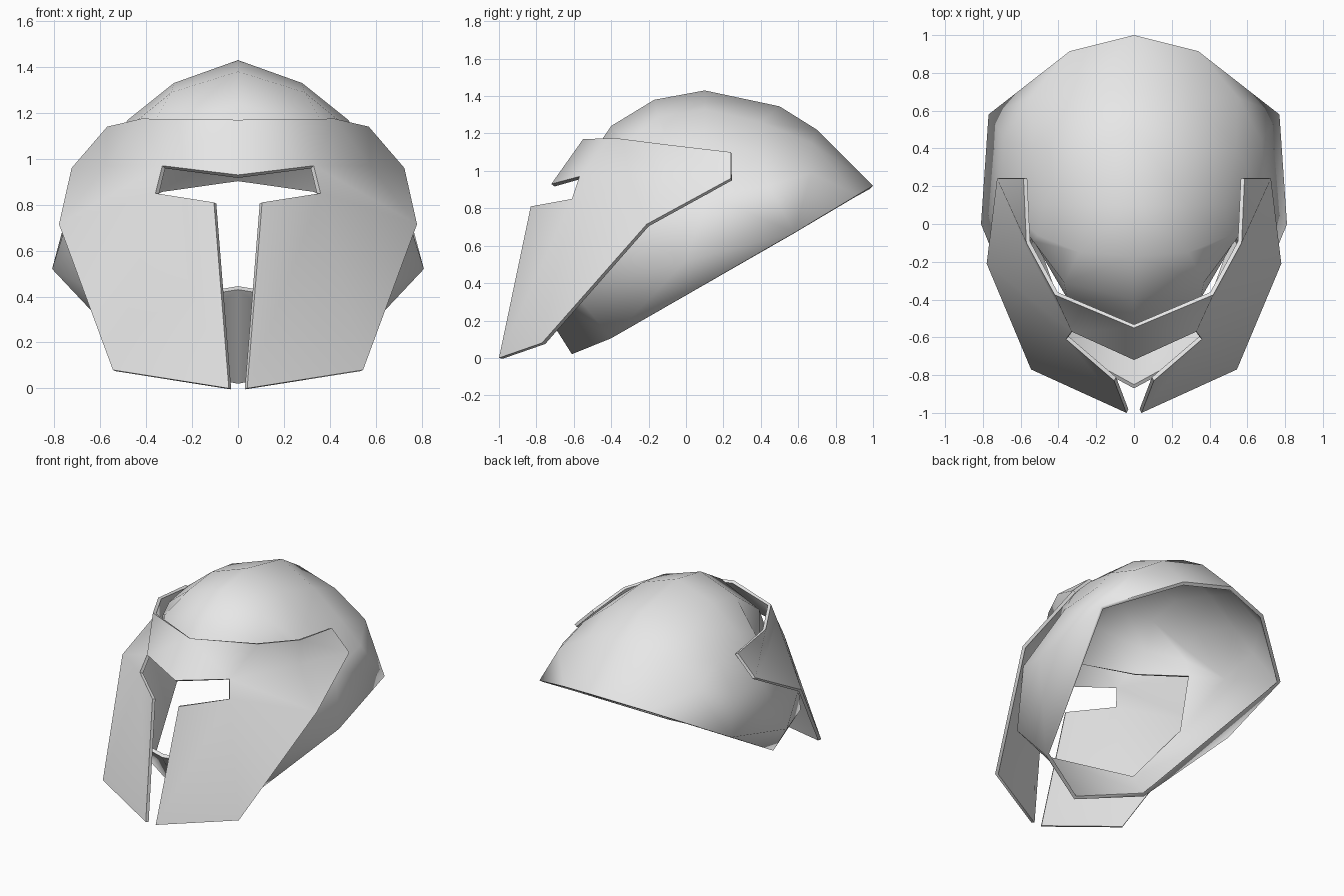
import bpy, bmesh, math
from mathutils import Vector

if "Cube" in bpy.data.objects:
    bpy.data.objects.remove(bpy.data.objects["Cube"])

grey = bpy.data.materials.new("light_grey")
grey.diffuse_color = (0.8, 0.8, 0.8, 1)
grey.use_nodes = True
grey.node_tree.nodes["Principled BSDF"].inputs["Base Color"].default_value = grey.diffuse_color


def mirrored_shell(name, points, faces, thickness, angle):
    """Half panel -> mirrored, thickened shell."""
    bm = bmesh.new()
    v = {k: bm.verts.new(p) for k, p in points.items()}
    for f in faces:
        bm.faces.new([v[k] for k in f.split()])
    bmesh.ops.recalc_face_normals(bm, faces=bm.faces)
    core = Vector((0, 0, 0.65))
    if sum(f.normal.dot(f.calc_center_median() - core) * f.calc_area() for f in bm.faces) < 0:
        bmesh.ops.reverse_faces(bm, faces=bm.faces)
    me = bpy.data.meshes.new(name)
    bm.to_mesh(me)
    bm.free()
    me.materials.append(grey)
    ob = bpy.data.objects.new(name, me)
    bpy.context.collection.objects.link(ob)
    bpy.ops.object.select_all(action='DESELECT')
    ob.select_set(True)
    bpy.context.view_layer.objects.active = ob
    m = ob.modifiers.new("mirror", 'MIRROR')
    m.use_clip = True
    s = ob.modifiers.new("thickness", 'SOLIDIFY')
    s.thickness = thickness
    s.offset = -1
    for mod in ("mirror", "thickness"):
        bpy.ops.object.modifier_apply(modifier=mod)
    bpy.ops.object.shade_smooth_by_angle(angle=math.radians(angle))
    return ob


# Dome: centre (c), middle (m) and side (n) lines run from back rim to brow
dome = {
    "c0": (0, 1, .92), "c1": (0, .7, 1.22), "c2": (0, .5, 1.345), "c3": (0, .1, 1.43),
    "c4": (0, -.17, 1.38), "c5": (0, -.4, 1.24), "c6": (0, -.55, 1.02),
    "m0": (.34, .915, .87), "m1": (.31, .67, 1.15), "m2": (.33, .40, 1.26), "m3": (.28, .1, 1.33),
    "m4": (.29, -.15, 1.29), "m5": (.37, -.31, 1.15), "m6": (.35, -.40, 1.0),
    "n0": (.77, .58, .67), "n1": (.55, .67, .99), "n2": (.54, .4, 1.09), "n3": (.48, .1, 1.17),
    "n4": (.51, -.06, 1.11), "n5": (.535, -.09, 1.03), "n6": (.54, -.075, .91),
    # cheeks, chin and lower rim
    "e": (.675, .44, .92), "q": (.70, .12, .87), "w": (.81, 0, .52),
    "o2": (.68, -.32, .65), "o3": (.5, -.6, .35), "o4": (0, -.87, .43),
    "r": (.42, -.4, .105), "r0": (0, -.61, .02),
}
faces = [f"{a}{i} {b}{i} {b}{i+1} {a}{i+1}" for a, b in ("cm", "mn") for i in range(6)]
faces += ["n0 n1 e", "n1 n2 e", "n2 q e"]
faces += [f"n{i} n{i+1} q" for i in range(2, 6)]
faces += ["n0 e q w", "q n6 o2 w", "n0 w r", "w o2 o3 r", "r o3 o4 r0"]
mirrored_shell("helmet_dome", dome, faces, .025, 75)

# Face guard with visor slit and open centre slot
guard = {
    "t0": (0, -.55, 1.17), "t1": (.42, -.375, 1.175), "t2": (.57, -.1, 1.14), "t3": (.585, .24, 1.10),
    "v0": (0, -.72, .93), "v1": (.33, -.57, .97), "v2": (.36, -.61, .85), "v3": (.105, -.83, .81),
    "s0": (.725, .24, .96), "s1": (.78, -.21, .715), "s2": (.545, -.77, .08), "s3": (.04, -1, 0),
    "a": (.575, -.115, .97),
}
faces = ["t0 t1 v1 v0", "t1 t2 a v1", "t2 t3 s0 a", "a s0 s1", "v1 a s1 v2", "v2 s1 s2", "v2 s2 s3 v3"]
mirrored_shell("face_guard", guard, faces, .022, 60)
